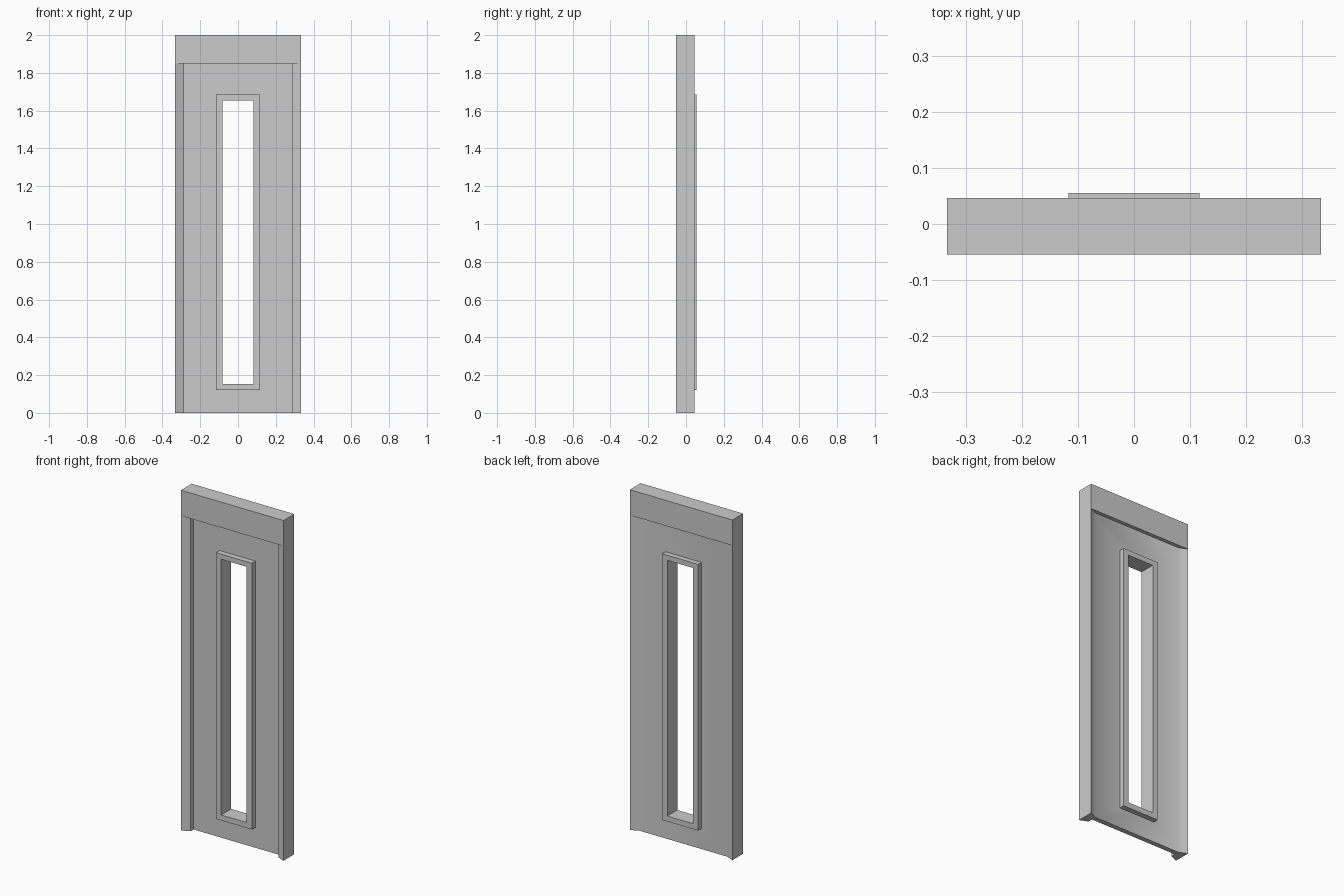
import bpy, bmesh

if "Cube" in bpy.data.objects:
    bpy.data.objects.remove(bpy.data.objects["Cube"])

FRONT, BACK, HALF = -0.054, 0.046, 0.333
HEAD_Z, TOP_Z = 1.85, 2.0


def make_object(name, bm):
    bmesh.ops.recalc_face_normals(bm, faces=bm.faces)
    mesh = bpy.data.meshes.new(name)
    bm.to_mesh(mesh)
    bm.free()
    obj = bpy.data.objects.new(name, mesh)
    bpy.context.collection.objects.link(obj)
    return obj


def box(name, x0, x1, y0, y1, z0, z1):
    bm = bmesh.new()
    bmesh.ops.create_cube(bm, size=1)
    for v in bm.verts:
        v.co = ((x0 + x1) / 2 + v.co.x * (x1 - x0),
                (y0 + y1) / 2 + v.co.y * (y1 - y0),
                (z0 + z1) / 2 + v.co.z * (z1 - z0))
    return make_object(name, bm)


def prism(name, profile, z0, z1):
    bm = bmesh.new()
    face = bm.faces.new([bm.verts.new((x, y, z0)) for x, y in profile])
    new = bmesh.ops.extrude_face_region(bm, geom=[face], use_keep_orig=True)["geom"]
    for v in new:
        if isinstance(v, bmesh.types.BMVert):
            v.co.z = z1
    return make_object(name, bm)


def cut(obj, cutter):
    mod = obj.modifiers.new("window_opening", "BOOLEAN")
    mod.operation = "DIFFERENCE"
    mod.solver = "EXACT"
    mod.object = cutter
    bpy.context.view_layer.objects.active = obj
    bpy.ops.object.modifier_apply(modifier=mod.name)


# Wall panel with splayed side jambs: half a plan profile, mirrored in x
half = [(0.285, -0.005), (0.285, -0.032), (HALF, FRONT), (HALF, BACK), (0.285, 0.024)]
profile = half + [(-x, y) for x, y in reversed(half)]
panel = prism("wall_panel", profile, 0, HEAD_Z)

# Header across the top
header = box("header", -HALF, HALF, FRONT, BACK, HEAD_Z, TOP_Z)

# Window surround, standing proud on both faces
surround = box("window_surround", -0.117, 0.117, -0.038, 0.055, 0.12, 1.685)

# Opening through panel and surround
opening = box("opening_cutter", -0.083, 0.083, -0.2, 0.2, 0.152, 1.655)
cut(panel, opening)
cut(surround, opening)
bpy.data.objects.remove(opening)

# Soft shading on the splayed panel
bpy.ops.object.select_all(action="DESELECT")
panel.select_set(True)
bpy.context.view_layer.objects.active = panel
bpy.ops.object.shade_smooth_by_angle(angle=0.52)
